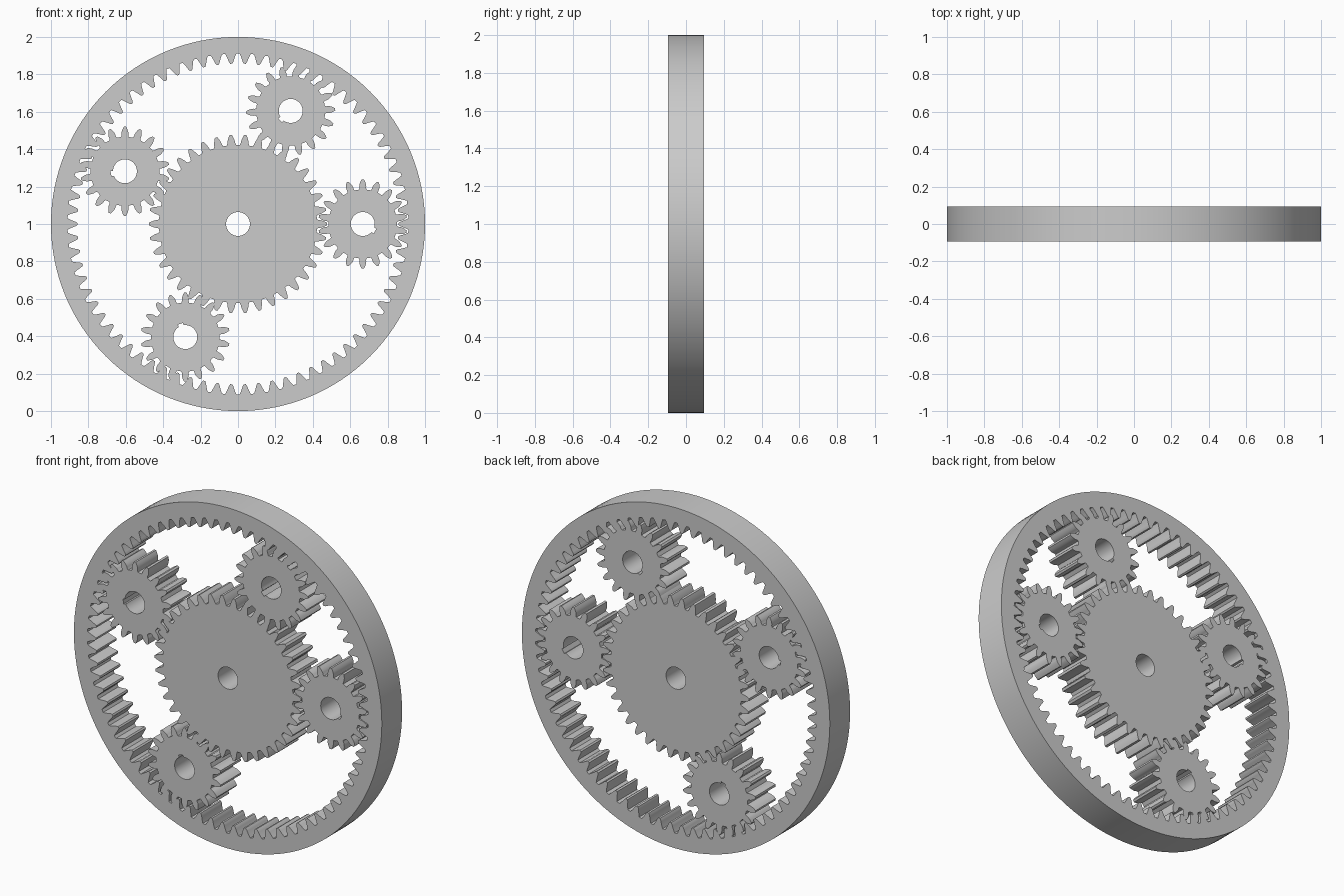
import bpy, bmesh
from math import pi, sin, cos, tan, acos, radians, asin, sqrt

if "Cube" in bpy.data.objects:
    bpy.data.objects.remove(bpy.data.objects["Cube"])

ORBIT = 0.667
SUN, PLANET, RING = 38, 18, 74
M = 2 * ORBIT / (SUN + PLANET)      # gear module
HALF = 0.094                        # half thickness
PRESSURE = radians(20)


def polar(r, a):
    return (r * cos(a), r * sin(a))


def circle(r, n):
    return [polar(r, 2 * pi * i / n) for i in range(n)]


def gear_outline(teeth, r_in, r_out, phase=0.0, thick=0.9):
    """Closed involute outline; a tooth is centred on the phase angle."""
    rp = teeth * M / 2
    rb = rp * cos(PRESSURE)
    inv = lambda a: tan(a) - a
    flank = []
    for i in range(7):
        r = r_in + (r_out - r_in) * i / 6
        a = acos(min(1.0, rb / r))
        half = thick * pi / (2 * teeth) + inv(PRESSURE) - inv(a)
        if i == 0:                  # small root fillet
            half += 0.1 * pi / teeth
        flank.append((r, half))
    pts = []
    for k in range(teeth):
        c = phase + 2 * pi * k / teeth
        pts += [polar(r, c - h) for r, h in flank]
        pts += [polar(r, c + h) for r, h in reversed(flank)]
    return pts


def keyed_bore(r, angle):
    """Round bore with a square keyway pointing along angle."""
    w, depth = 0.014, 0.077
    a0 = asin(w / r)
    pts = [polar(r, angle + a0 + (2 * pi - 2 * a0) * i / 48) for i in range(49)]
    a1 = asin(w / depth)
    return pts + [polar(depth, angle - a1), polar(depth, angle + a1)]


def plate(name, loops, x=0.0, z=1.0):
    """Flat plate from an outline and its holes, facing -y."""
    cu = bpy.data.curves.new(name, 'CURVE')
    cu.dimensions = '2D'
    cu.fill_mode = 'BOTH'
    cu.extrude = HALF
    for loop in loops:
        sp = cu.splines.new('POLY')
        sp.points.add(len(loop) - 1)
        for p, (px, py) in zip(sp.points, loop):
            p.co = (px, py, 0, 1)
        sp.use_cyclic_u = True
    tmp = bpy.data.objects.new(name + "_outline", cu)
    bpy.context.collection.objects.link(tmp)
    dg = bpy.context.evaluated_depsgraph_get()
    me = bpy.data.meshes.new_from_object(tmp.evaluated_get(dg))
    bpy.data.objects.remove(tmp)
    bm = bmesh.new()
    bm.from_mesh(me)
    bmesh.ops.remove_doubles(bm, verts=bm.verts, dist=1e-5)
    bmesh.ops.recalc_face_normals(bm, faces=bm.faces)
    bm.to_mesh(me)
    bm.free()
    ob = bpy.data.objects.new(name, me)
    ob.rotation_euler = (pi / 2, 0, 0)
    ob.location = (x, 0, z)
    bpy.context.collection.objects.link(ob)
    bpy.ops.object.select_all(action='DESELECT')
    ob.select_set(True)
    bpy.context.view_layer.objects.active = ob
    bpy.ops.object.shade_smooth_by_angle(angle=radians(25))
    return ob


# Internal-toothed ring: its hole is an external gear shape
rp = RING * M / 2
plate("ring_gear", [circle(1.0, 128),
                    gear_outline(RING, rp - M, rp + 1.25 * M, pi / RING, 1.1)])

# Central gear with a plain bore
rp = SUN * M / 2
plate("sun_gear", [gear_outline(SUN, rp - 1.25 * M, rp + M), circle(0.064, 48)])

# Planet gears: orbit angle and keyway angle in degrees
rp = PLANET * M / 2
for i, (orbit, key) in enumerate([(0, -30), (65, 222), (155, 190), (245, 110)]):
    x, z = polar(ORBIT, radians(orbit))
    k = radians(key)
    plate(f"planet_gear_{i + 1}",
          [gear_outline(PLANET, rp - 1.25 * M, rp + M, k), keyed_bore(0.064, k)],
          x, 1 + z)
